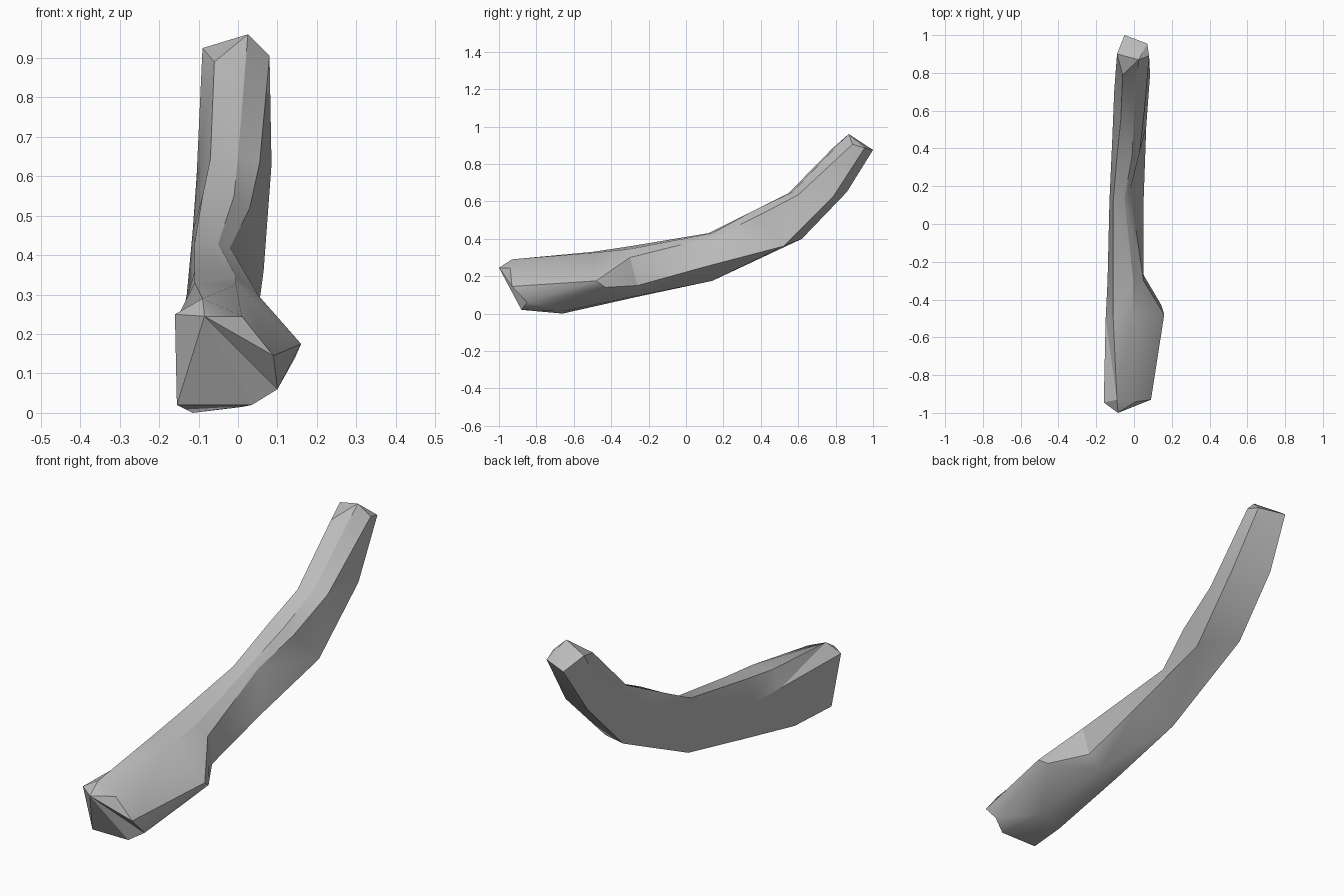
import bpy, bmesh, math

grey = bpy.data.materials.new("weathered grey")
grey.diffuse_color = (0.5, 0.5, 0.5, 1)

# Cross-sections from the upturned tip to the thick butt. Order in each:
# top left ridge, top right ridge, upper right, lower right, keel right, keel left, left
sections = [
    [(-.06, .79, .89), (.025, .87, .96), (.08, .89, .905), (.07, .955, .885),
     (-.05, 1, .875), (-.05, 1, .875), (-.09, .9, .925)],
    [(-.07, .55, .645), (.0, .57, .65), (.055, .60, .635), (.085, .79, .63),
     (-.08, .86, .65), (-.08, .86, .65), (-.105, .70, .60)],
    [(-.09, .36, .55), (-.01, .36, .55), (.03, .38, .52), (.065, .52, .36),
     (-.1, .62, .40), (-.1, .62, .40), (-.115, .45, .46)],
    [(-.11, .12, .43), (-.05, .14, .43), (-.02, .18, .42), (.05, .10, .25),
     (-.11, .14, .175), (-.11, .14, .175), (-.13, .12, .30)],
    [(-.11, -.30, .36), (-.005, -.30, .345), (.05, -.30, .30), (.045, -.26, .15),
     (-.02, -.26, .095), (-.12, -.26, .09), (-.14, -.30, .25)],
    [(-.11, -.50, .33), (-.005, -.50, .325), (.16, -.48, .175), (.145, -.43, .14),
     (.01, -.64, .015), (-.115, -.66, 0), (-.15, -.50, .25)],
    [(-.09, -.93, .29), (.01, -.94, .245), (.09, -.93, .145), (.10, -.85, .06),
     (.035, -.88, .02), (-.155, -.88, .02), (-.16, -.945, .25)],
]

# Skin the bent branch through its sections
bm = bmesh.new()
rings = [[bm.verts.new(p) for p in s] for s in sections]
for a, b in zip(rings, rings[1:]):
    for i in range(7):
        j = (i + 1) % 7
        bm.faces.new((a[i], a[j], b[j], b[i]))

# Chipped tip cap, and butt cap rising to a small point
bm.faces.new(rings[0])
peak = bm.verts.new((-.085, -1, .245))
for i in range(7):
    bm.faces.new((rings[-1][i], rings[-1][(i + 1) % 7], peak))

bmesh.ops.remove_doubles(bm, verts=bm.verts, dist=0.0005)
bmesh.ops.triangulate(bm, faces=bm.faces[:])
bmesh.ops.recalc_face_normals(bm, faces=bm.faces[:])

mesh = bpy.data.meshes.new("branch")
bm.to_mesh(mesh)
bm.free()
mesh.materials.append(grey)
branch = bpy.data.objects.new("branch", mesh)
bpy.context.collection.objects.link(branch)

# Soft sides with crisp ridges
bpy.context.view_layer.objects.active = branch
branch.select_set(True)
bpy.ops.object.shade_smooth_by_angle(angle=math.radians(30))
